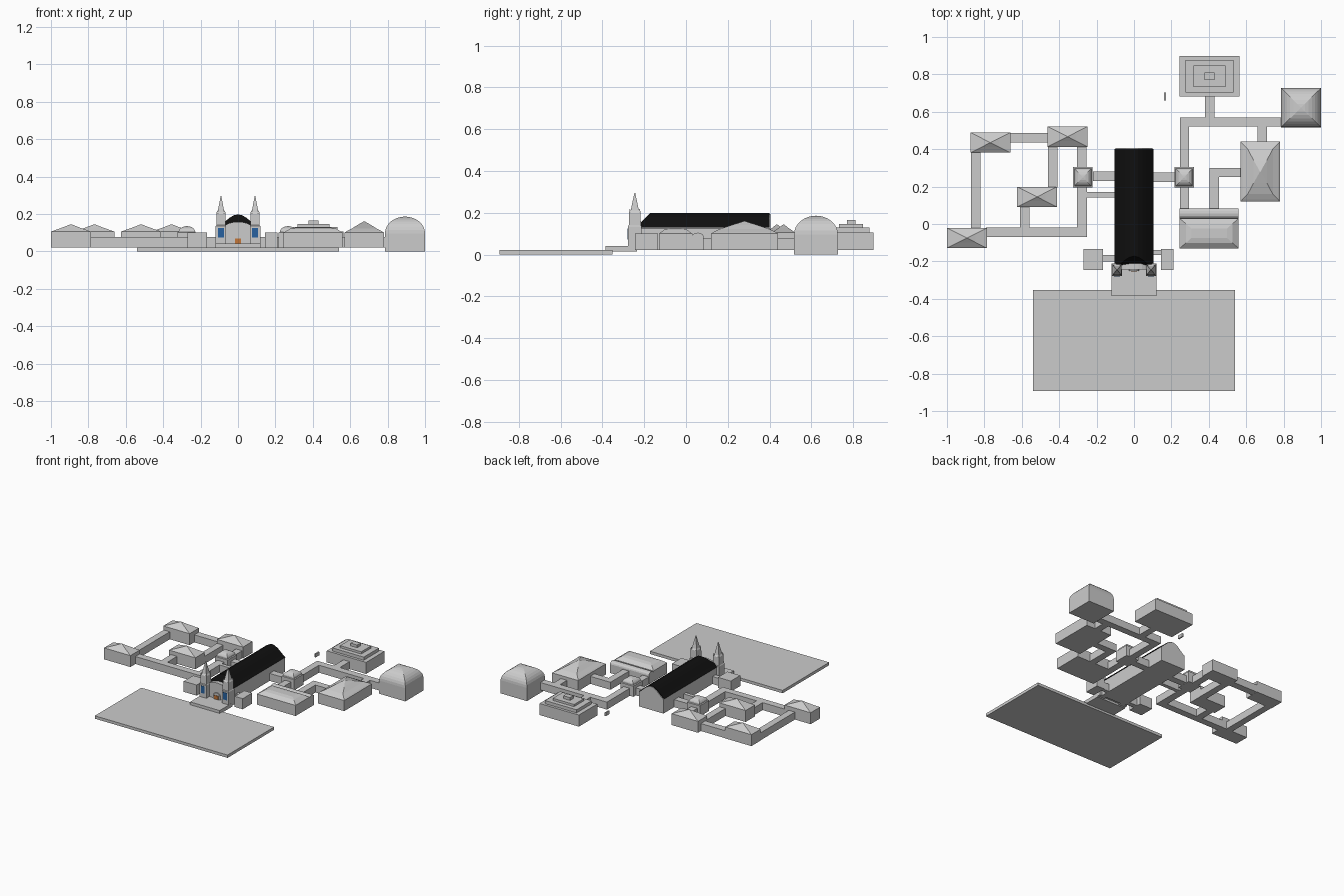
import bpy
from math import sin, cos, pi

BASE, LOW, EAVE = 0.022, 0.077, 0.106


def material(name, rgb):
    m = bpy.data.materials.new(name)
    m.diffuse_color = (*rgb, 1)
    return m


BLACK = material("black_roofing", (0.005, 0.005, 0.005))
BLUE = material("blue_glass", (0.02, 0.12, 0.35))
ORANGE = material("orange_door", (0.55, 0.18, 0.04))


def loft(name, rings, mat=None):
    """Skin a stack of equal rings and cap both ends."""
    n = len(rings[0])
    verts = [p for r in rings for p in r]
    faces = [tuple(reversed(range(n))),
             tuple(range(len(verts) - n, len(verts)))]
    for k in range(len(rings) - 1):
        for i in range(n):
            j = (i + 1) % n
            faces.append((k*n + i, k*n + j, k*n + n + j, k*n + n + i))
    me = bpy.data.meshes.new(name)
    me.from_pydata(verts, [], faces)
    me.validate()
    ob = bpy.data.objects.new(name, me)
    bpy.context.collection.objects.link(ob)
    if mat:
        me.materials.append(mat)
    return ob


def tiers(name, cx, cy, levels, mat=None):
    """Stack of rectangles (half x, half y, z)."""
    return loft(name, [[(cx - a, cy - b, z), (cx + a, cy - b, z),
                        (cx + a, cy + b, z), (cx - a, cy + b, z)]
                       for a, b, z in levels], mat)


def box(name, x0, x1, y0, y1, z0=BASE, z1=LOW, mat=None):
    a, b = (x1 - x0) / 2, (y1 - y0) / 2
    return tiers(name, x0 + a, y0 + b, [(a, b, z0), (a, b, z1)], mat)


def vault(a, b, z, h, steps=6, tip=0.003):
    """Levels of a rounded square dome."""
    return [(max(a * cos(i * pi / 2 / steps), tip),
             max(b * cos(i * pi / 2 / steps), tip),
             z + h * sin(i * pi / 2 / steps)) for i in range(steps + 1)]


# Plaza and steps
box("plaza", -0.54, 0.54, -0.893, -0.352, 0, 0.021)
box("entrance_terrace", -0.12, 0.12, -0.385, -0.235, 0.015, 0.042)

# Main hall: walls with a shaped rear gable, and a black curved roof
half = [(0.105, 0.13), (0.085, 0.145), (0.066, 0.162), (0.045, 0.18),
        (0.022, 0.193), (0, 0.198)]
arch = half + [(-x, z) for x, z in reversed(half[:-1])]


def hip(z):
    return -0.22 + max(0, z - 0.15)


wall = [(-0.1, BASE), (0.1, BASE)] + [(x * 0.95, z - 0.004) for x, z in arch]
loft("hall_walls", [[(x, 0.402, z) for x, z in wall],
                    [(x, hip(z) + 0.006, z) for x, z in wall]])
loft("hall_roof", [[(x, 0.405 if z < 0 else 0.4, z) for x, z in arch],
                   [(x, hip(z), z) for x, z in arch]], BLACK)
# grey gable sheet covering the back end of the roof
loft("rear_gable", [[(x, 0.405, z) for x, z in wall],
                    [(x, 0.398, z) for x, z in wall]])

# Facade with arched top, portal, door and window
top = [(0.075 * cos(t * pi / 10), 0.125 + 0.033 * sin(t * pi / 10))
       for t in range(11)]
front = [(-0.075, 0.03), (0.075, 0.03)] + top
loft("facade", [[(x, -0.212, z) for x, z in front],
                [(x, -0.242, z) for x, z in front]])
portal = [(-0.028, 0.04), (0.028, 0.04)] + [
    (0.028 * cos(t * pi / 8), 0.062 + 0.025 * sin(t * pi / 8)) for t in range(9)]
loft("portal", [[(x, -0.235, z) for x, z in portal],
                [(x, -0.25, z) for x, z in portal]])
box("door", -0.017, 0.017, -0.254, -0.24, 0.042, 0.068, ORANGE)

# Twin towers
for side, s in (("left", -1), ("right", 1)):
    cx, cy = s * 0.091, -0.245
    tiers(side + "_tower", cx, cy, [
        (0.028, 0.033, BASE), (0.028, 0.033, 0.135), (0.025, 0.029, 0.14),
        (0.024, 0.027, 0.2), (0.018, 0.02, 0.21), (0.002, 0.002, 0.295)])
    box(side + "_tower_window", cx - 0.015, cx + 0.015, -0.281, -0.27,
        0.073, 0.125, BLUE)
    for i in (-1, 1):
        for j in (-1, 1):
            tiers("tower_pinnacle", cx + i * 0.02, cy + j * 0.023,
                  [(0.004, 0.004, 0.19), (0.004, 0.004, 0.205),
                   (0.0005, 0.0005, 0.22)])

# Annexes beside the facade
box("left_annex", -0.27, -0.165, -0.245, -0.135, BASE, 0.1)
box("right_annex", 0.145, 0.21, -0.245, -0.135, BASE, 0.1)
box("left_annex_link", -0.165, -0.1, -0.2, -0.165)
box("right_annex_link", 0.1, 0.145, -0.165, -0.14)

# Left wing pavilions with low pyramid roofs
for i, (x, y) in enumerate([(-0.893, -0.075), (-0.768, 0.435),
                            (-0.355, 0.467), (-0.518, 0.145)]):
    a, b = 0.107, 0.054
    tiers(f"left_pavilion_{i + 1}", x, y, [
        (a, b, BASE), (a, b, EAVE), (0.045, 0.023, 0.128), (0.002, 0.001, 0.145)])

# Domed lobbies either side of the hall
for name, x in (("left_lobby", -0.273), ("right_lobby", 0.268)):
    tiers(name, x, 0.25, [(0.052, 0.054, BASE), (0.052, 0.054, 0.1)]
          + vault(0.045, 0.047, 0.103, 0.032, 5))

# Corridors: x0, x1, y0, y1
for i, c in enumerate([
        (-0.66, -0.46, 0.435, 0.487), (-0.46, -0.41, 0.195, 0.415),
        (-0.305, -0.255, 0.3, 0.415), (-0.22, -0.1, 0.23, 0.28),
        (-0.305, -0.25, -0.07, 0.2), (-0.25, -0.1, 0.143, 0.17),
        (-0.79, -0.305, -0.07, -0.02), (-0.61, -0.56, -0.02, 0.092),
        (-0.872, -0.822, -0.022, 0.385),
        (0.1, 0.217, 0.225, 0.275), (0.245, 0.295, 0.3, 0.57),
        (0.295, 0.79, 0.52, 0.57), (0.38, 0.43, 0.57, 0.69),
        (0.66, 0.71, 0.435, 0.52), (0.405, 0.57, 0.25, 0.3),
        (0.405, 0.455, 0.08, 0.25), (0.245, 0.295, 0.08, 0.198)]):
    box(f"corridor_{i + 1}", *c)

# Square domed pavilion
tiers("domed_pavilion", 0.893, 0.622,
      [(0.107, 0.105, 0), (0.107, 0.105, 0.096)] + vault(0.107, 0.105, 0.097, 0.089, 8))

# Stepped pavilion
tiers("stepped_pavilion", 0.404, 0.79, [
    (0.16, 0.107, BASE), (0.16, 0.107, 0.107), (0.128, 0.088, 0.107),
    (0.128, 0.088, 0.13), (0.086, 0.057, 0.13), (0.086, 0.057, 0.146),
    (0.027, 0.02, 0.146), (0.027, 0.02, 0.166)])

# Pavilion with flared hip roof
tiers("flared_pavilion", 0.675, 0.28, [
    (0.106, 0.161, BASE), (0.106, 0.161, 0.1), (0.096, 0.15, 0.107),
    (0.067, 0.12, 0.122), (0.035, 0.06, 0.142), (0.003, 0.003, 0.16)])

# Long hall with hipped front block and rounded rear strip
tiers("long_hall", 0.402, -0.05, [
    (0.158, 0.08, BASE), (0.158, 0.08, 0.1), (0.125, 0.052, 0.121),
    (0.095, 0.025, 0.127)])
arc = [(0.057 - 0.027 * cos(t * pi / 6), 0.087 + 0.018 * sin(t * pi / 6))
       for t in range(7)]
strip = [(0.084, BASE), (0.03, BASE)] + arc
loft("long_hall_rear", [[(x, y, z) for y, z in strip] for x in (0.244, 0.56)])

# Small freestanding panel behind the hall
box("small_panel", 0.16, 0.17, 0.66, 0.703, 0.047, 0.072)

# Make every shell face outwards
import bmesh
for ob in bpy.data.objects:
    bm = bmesh.new()
    bm.from_mesh(ob.data)
    bmesh.ops.recalc_face_normals(bm, faces=bm.faces)
    bm.to_mesh(ob.data)
    bm.free()
